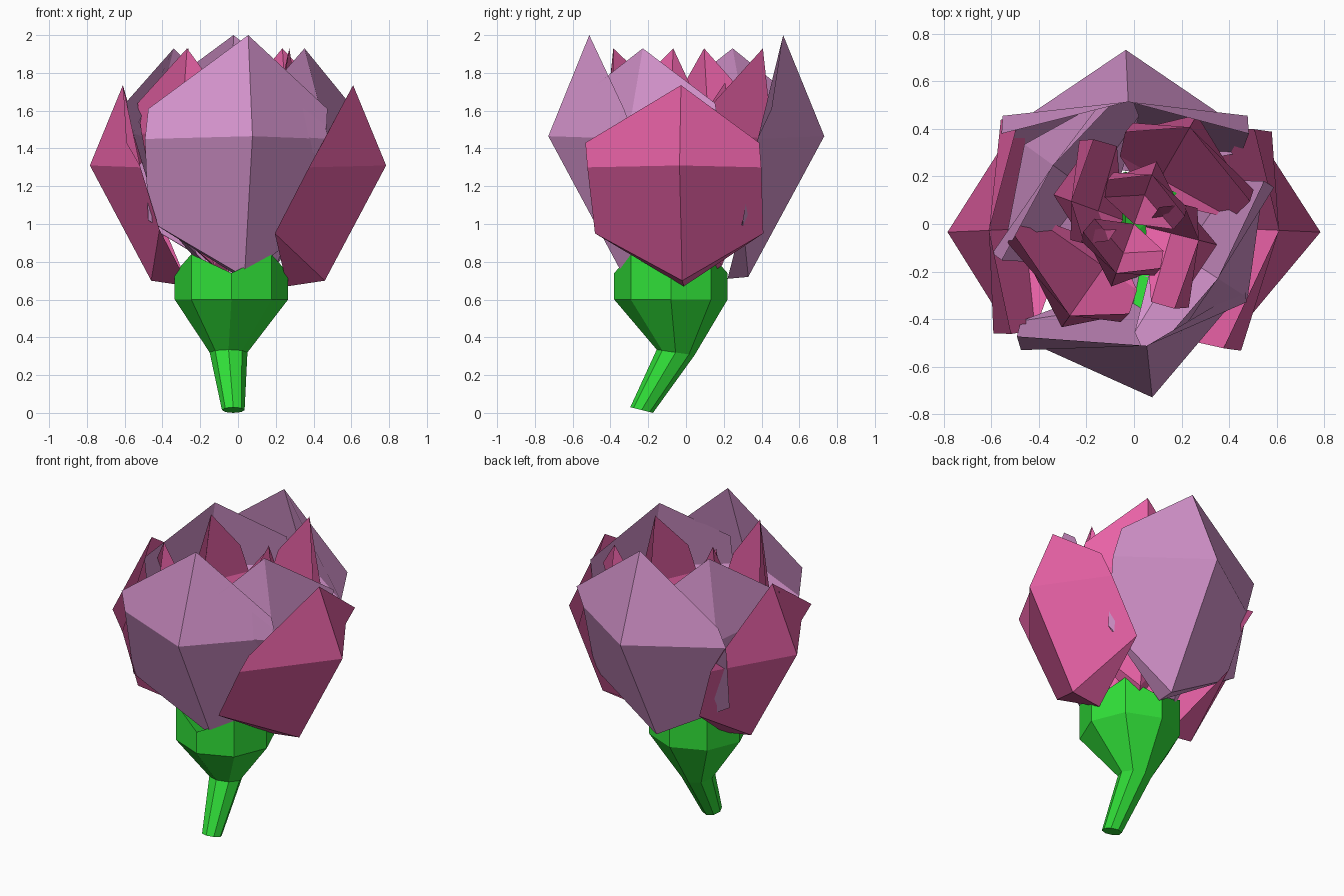
import bpy, math
from math import cos, sin, radians

if "Cube" in bpy.data.objects:
    bpy.data.objects.remove(bpy.data.objects["Cube"])


def material(name, rgb):
    m = bpy.data.materials.new(name)
    m.diffuse_color = (*rgb, 1)
    m.use_nodes = True
    m.node_tree.nodes["Principled BSDF"].inputs["Base Color"].default_value = m.diffuse_color
    return m


PINK = material("pink", (0.80, 0.12, 0.38))
PURPLE = material("purple", (0.68, 0.30, 0.62))
GREEN = material("green", (0.03, 0.74, 0.04))


def add_mesh(name, verts, faces, mat):
    me = bpy.data.meshes.new(name)
    me.from_pydata(verts, [], faces)
    me.materials.append(mat)
    ob = bpy.data.objects.new(name, me)
    bpy.context.collection.objects.link(ob)
    return ob


def polar(heading, r, t, z):
    a = radians(heading)
    return (r * cos(a) - t * sin(a), r * sin(a) + t * cos(a), z)


# Petal: ridge of four points (tip, belly, heel, root) plus three points on each side edge.
# ridge and side hold (radius, height); widths are the half widths of the side points.
# The sides may have their own heading and sideways shift, which twists the petal.
def petal(name, mat, ridge_heading, side_heading, shift, ridge, side, widths):
    verts = [polar(ridge_heading, r, 0, z) for r, z in ridge]
    for sign in (-1, 1):
        verts += [polar(side_heading, r, shift + sign * w, z)
                  for (r, z), w in zip(side, widths)]
    faces = [(0, 4, 5, 1), (1, 5, 6, 2), (2, 6, 3),
             (0, 1, 8, 7), (1, 2, 9, 8), (2, 3, 9)]
    add_mesh(name, verts, faces, mat)


WIDE = [(.61, 1.735), (.785, 1.31), (.46, .70), (.26, .67)]
LONG = [(.515, 2.0), (.733, 1.465), (.33, .72), (.22, .71)]

# name, material, petals (ridge heading, side heading, shift), ridge, side edge, half widths
layers = [
    ("right_petal", PINK, [(-2.5, -8, 0)], WIDE,
     [(.52, 1.43), (.445, 1.30), (.26, .95)], (.465, .465, .45)),
    ("left_petal", PINK, [(182.5, 178, .03)], WIDE,
     [(.575, 1.43), (.50, 1.30), (.40, .97)], (.45, .45, .43)),
    ("front_petal", PURPLE, [(-84, -78, -.09)], LONG,
     [(.42, 1.61), (.36, 1.45), (.30, 1.02)], (.485, .49, .46)),
    ("back_petal", PURPLE, [(92.7, 90, .037)], LONG,
     [(.455, 1.61), (.38, 1.45), (.30, 1.02)], (.515, .52, .49)),
    ("middle_purple_petal", PURPLE, [(-33, -33, 0), (144, 144, 0)],
     [(.42, 1.93), (.57, 1.45), (.24, .78), (.12, .72)],
     [(.41, 1.64), (.36, 1.48), (.25, 1.05)], (.45, .45, .38)),
    ("middle_pink_petal", PINK, [(60, 61, -.08), (235, 235, -.10)],
     [(.47, 1.93), (.53, 1.45), (.22, .78), (.12, .72)],
     [(.37, 1.64), (.32, 1.48), (.22, 1.05)], (.29, .30, .27)),
    ("inner_petal", PINK, [(-14, -5, -.12), (160, 175, -.12)],
     [(.28, 1.93), (.36, 1.45), (.16, .80), (.05, .74)],
     [(.26, 1.64), (.20, 1.48), (.10, 1.05)], (.21, .22, .20)),
    ("heart_petal", PINK, [(70, 65, 0), (250, 245, 0)],
     [(.22, 1.75), (.28, 1.40), (.13, .80), (.0, .76)],
     [(.16, 1.55), (.12, 1.42), (.05, 1.05)], (.17, .18, .16)),
]
for name, mat, petals, *shape in layers:
    for i, (ridge_heading, side_heading, shift) in enumerate(petals):
        label = name if len(petals) == 1 else f"{name}_{i + 1}"
        petal(label, mat, ridge_heading, side_heading, shift, *shape)

# Calyx and bent stem: eight-sided rings (x, y, z, radius, tilt along y, scallop)
rings = [(-.025, -.235, .015, .06, -.25, 0),
         (-.05, -.055, .32, .10, -.15, 0),
         (-.035, -.08, .60, .30, 0, 0),
         (-.035, -.08, .79, .30, 0, .05)]
verts, faces = [], []
for x, y, z, r, tilt, scallop in rings:
    for k in range(8):
        a = k * math.pi / 4
        wave = scallop if k % 2 else -scallop
        verts.append((x + r * cos(a), y + r * sin(a), z + tilt * r * sin(a) + wave))
for j in range(len(rings) - 1):
    for k in range(8):
        n = (k + 1) % 8
        faces.append((j * 8 + k, j * 8 + n, j * 8 + 8 + n, j * 8 + 8 + k))
faces.append(tuple(range(7, -1, -1)))
# Calyx floor, sunk inside the rim
verts.append((-.035, -.08, .62))
faces += [(24 + k, 24 + (k + 1) % 8, 32) for k in range(8)]
add_mesh("calyx_and_stem", verts, faces, GREEN)
